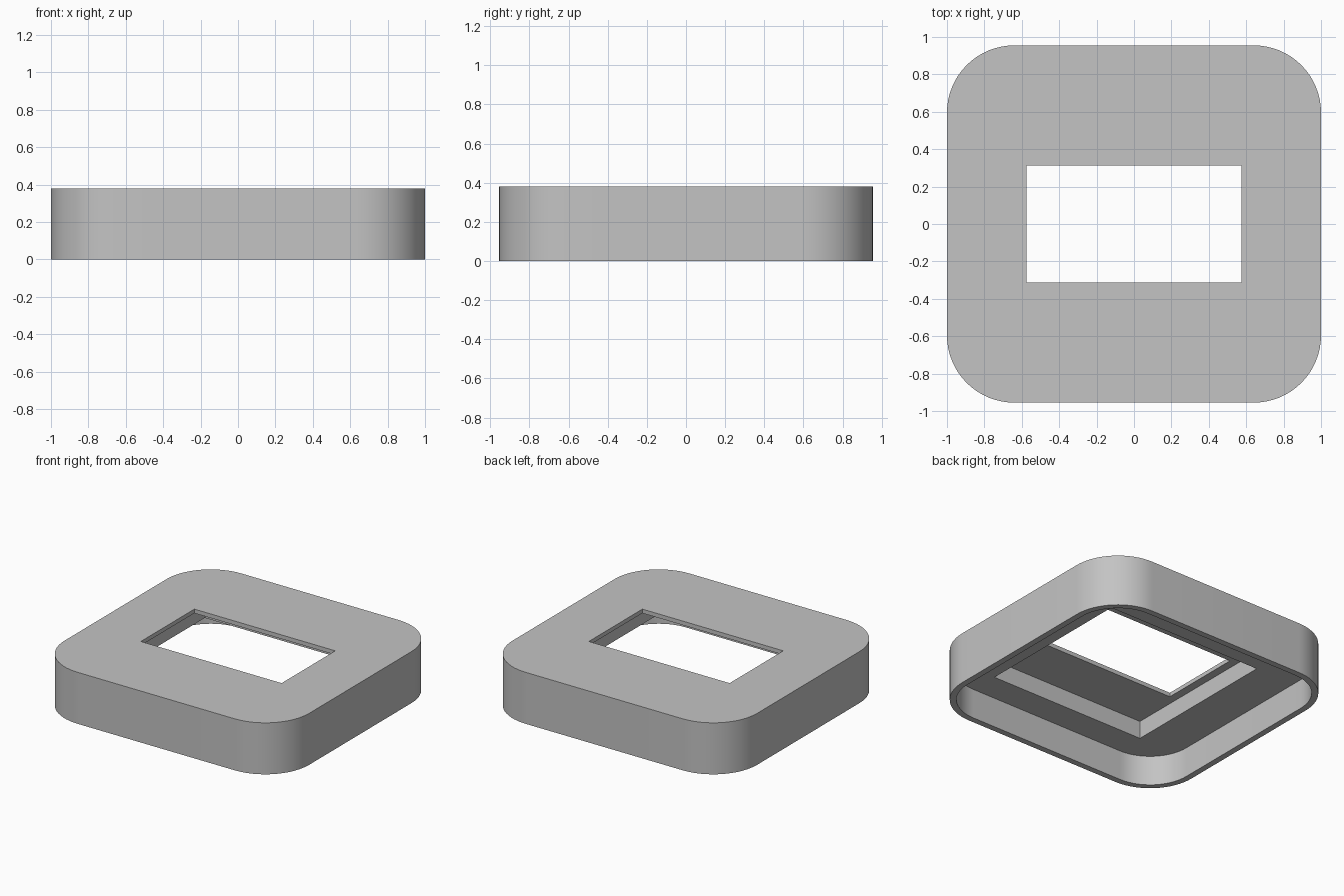
import bpy
import bmesh
from math import cos, sin, pi, radians

cube = bpy.data.objects.get("Cube")
if cube:
    bpy.data.objects.remove(cube, do_unlink=True)

WIDTH, DEPTH, HEIGHT = 2.0, 1.91, 0.38
RADIUS, WALL = 0.36, 0.045
CAVITY_TOP, POCKET_TOP = 0.22, 0.35

grey = bpy.data.materials.new("plain grey")
grey.use_nodes = True
colour = (0.55, 0.55, 0.55, 1)
grey.diffuse_color = colour
grey.node_tree.nodes["Principled BSDF"].inputs["Base Color"].default_value = colour


def outline(w, d, r, steps=16):
    """Counter-clockwise rectangle, with rounded corners when r > 0."""
    points = []
    for i, (sx, sy) in enumerate([(1, 1), (-1, 1), (-1, -1), (1, -1)]):
        cx, cy = sx * (w / 2 - r), sy * (d / 2 - r)
        for k in range(steps + 1 if r else 1):
            a = (i + k / steps) * pi / 2
            points.append((cx + r * cos(a), cy + r * sin(a)))
    return points


def block(name, w, d, z0, z1, r=0, y=0):
    """Upright prism between two heights."""
    bm = bmesh.new()
    base = bm.faces.new([bm.verts.new((px, py + y, z0)) for px, py in outline(w, d, r)])
    top = bmesh.ops.extrude_face_region(bm, geom=[base])["geom"]
    verts = [v for v in top if isinstance(v, bmesh.types.BMVert)]
    bmesh.ops.translate(bm, verts=verts, vec=(0, 0, z1 - z0))
    bmesh.ops.recalc_face_normals(bm, faces=bm.faces)
    mesh = bpy.data.meshes.new(name)
    bm.to_mesh(mesh)
    bm.free()
    mesh.materials.append(grey)
    obj = bpy.data.objects.new(name, mesh)
    bpy.context.collection.objects.link(obj)
    return obj


# Rounded cover body
cover = block("frame_cover", WIDTH, DEPTH, 0, HEIGHT, RADIUS)

# Underside cavity, offset rectangular pocket, and window through the top
cutters = [
    block("cavity_cutter", WIDTH - 2 * WALL, DEPTH - 2 * WALL, -0.1, CAVITY_TOP, RADIUS - WALL),
    block("pocket_cutter", 1.27, 1.215, 0.1, POCKET_TOP, y=-0.0875),
    block("window_cutter", 1.15, 0.625, 0.2, HEIGHT + 0.1),
]
bpy.ops.object.select_all(action="DESELECT")
cover.select_set(True)
bpy.context.view_layer.objects.active = cover
for cutter in cutters:
    cutter.hide_render = True
    mod = cover.modifiers.new(cutter.name, "BOOLEAN")
    mod.operation = "DIFFERENCE"
    mod.solver = "EXACT"
    mod.object = cutter
    bpy.ops.object.modifier_apply(modifier=mod.name)
    bpy.data.objects.remove(cutter, do_unlink=True)

bpy.ops.object.shade_smooth_by_angle(angle=radians(30))
